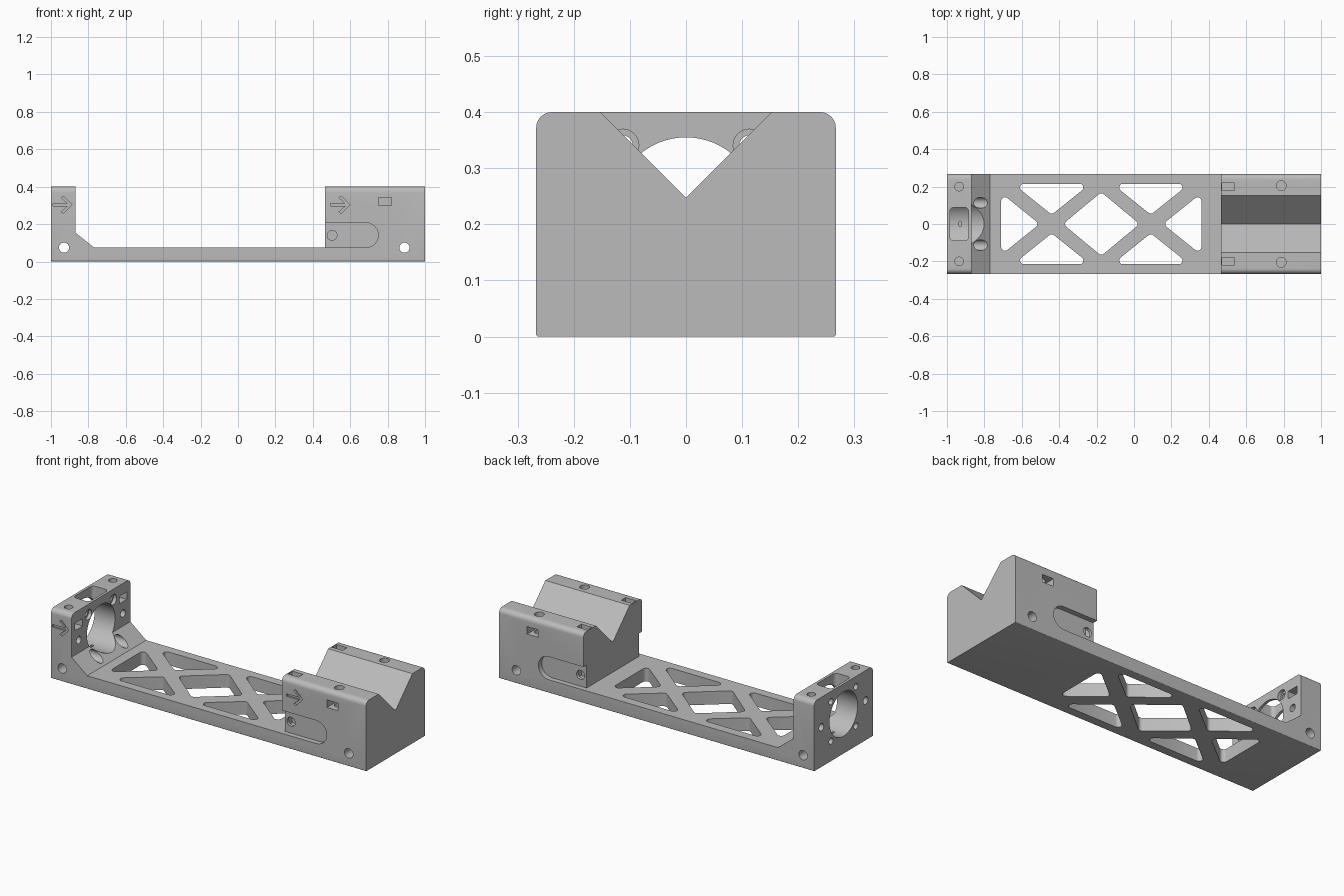
import bpy, bmesh
from math import pi, sin, cos
from mathutils import Vector

if "Cube" in bpy.data.objects:
    bpy.data.objects.remove(bpy.data.objects["Cube"], do_unlink=True)

grey = bpy.data.materials.new("plain grey")
grey.use_nodes = True
grey.diffuse_color = (0.5, 0.5, 0.5, 1)
grey.node_tree.nodes["Principled BSDF"].inputs["Base Color"].default_value = (0.5, 0.5, 0.5, 1)


def fillet(pts, radii, steps=6):
    """Round the corners of a polygon; a zero radius stays sharp."""
    if not isinstance(radii, (list, tuple)):
        radii = [radii] * len(pts)
    out = []
    for i, r in enumerate(radii):
        p = Vector(pts[i])
        if r == 0:
            out.append(tuple(p))
            continue
        a = (Vector(pts[i - 1]) - p).normalized()
        b = (Vector(pts[(i + 1) % len(pts)]) - p).normalized()
        half = a.angle(b) / 2
        centre = p + (a + b).normalized() * (r / sin(half))
        start = p + a * (r / abs(sin(half) / cos(half))) - centre
        end = p + b * (r / abs(sin(half) / cos(half))) - centre
        for k in range(steps + 1):
            t = k / steps
            sweep = pi - 2 * half
            v = (start * sin((1 - t) * sweep) + end * sin(t * sweep)) / sin(sweep)
            out.append(tuple(centre + v))
    return out


def circle(u, v, r, n=32):
    return [(u + r * cos(2 * pi * k / n), v + r * sin(2 * pi * k / n)) for k in range(n)]


def rect(u0, u1, v0, v1):
    return [(u0, v0), (u1, v0), (u1, v1), (u0, v1)]


def prism(name, pts, axis, lo, hi):
    """Extrude a polygon along an axis; the points use the other two axes in order."""
    place = {"x": lambda p, d: (d, p[0], p[1]),
             "y": lambda p, d: (p[0], d, p[1]),
             "z": lambda p, d: (p[0], p[1], d)}[axis]
    bm = bmesh.new()
    a = [bm.verts.new(place(p, lo)) for p in pts]
    b = [bm.verts.new(place(p, hi)) for p in pts]
    bm.faces.new(a)
    bm.faces.new(b[::-1])
    for i in range(len(pts)):
        j = (i + 1) % len(pts)
        bm.faces.new((a[j], a[i], b[i], b[j]))
    bmesh.ops.recalc_face_normals(bm, faces=bm.faces)
    mesh = bpy.data.meshes.new(name)
    bm.to_mesh(mesh)
    bm.free()
    mesh.materials.append(grey)
    obj = bpy.data.objects.new(name, mesh)
    bpy.context.collection.objects.link(obj)
    return obj


def carve(pts, axis, lo, hi, operation="DIFFERENCE"):
    cutter = prism("cutter", pts, axis, lo, hi)
    cutter.hide_render = True
    mod = frame.modifiers.new("carve", "BOOLEAN")
    mod.operation, mod.solver, mod.object = operation, "EXACT", cutter
    bpy.ops.object.modifier_apply(modifier=mod.name)
    bpy.data.objects.remove(cutter, do_unlink=True)


# Frame side profile: end wall, sloped foot, thin base and tall block
W, H = 0.267, 0.4
side = [(-1, 0), (1, 0), (1, H), (0.465, H), (0.465, 0.075),
        (-0.77, 0.075), (-0.87, 0.155), (-0.87, H), (-1, H)]
frame = prism("bench_frame", side, "y", -W - 0.05, W + 0.05)
bpy.context.view_layer.objects.active = frame
frame.select_set(True)

# Rounded cross-section
section = fillet(rect(-W, W, 0, H), [0.004, 0.004, 0.028, 0.028])
carve(section, "x", -1.1, 1.1, "INTERSECT")

# V groove in the block
carve([(0, 0.247), (0.173, 0.42), (-0.173, 0.42)], "x", 0.4, 1.1)

# Truss openings in the base
R = 0.02
for c in (-0.44, 0.09):
    for s in (-1, 1):
        carve(fillet([(c, s * 0.05), (c + 0.206, s * 0.215), (c - 0.206, s * 0.215)], R),
              "z", -0.1, 0.2)
for tip, edge in ((-0.505, -0.71), (0.155, 0.36)):
    carve(fillet([(tip, 0), (edge, 0.165), (edge, -0.165)], R), "z", -0.1, 0.2)
carve(fillet([(-0.38, 0), (-0.175, 0.17), (0.03, 0), (-0.175, -0.17)], R), "z", -0.1, 0.2)

# Main bore and top pocket of the end wall
BZ = 0.2275
carve(circle(0, BZ, 0.1275, 64), "x", -1.1, -0.7)
carve(fillet(rect(-0.985, -0.885, -0.088, 0.088), 0.02), "z", BZ, 0.5)

# Cross holes through both ends
for x in (-0.93, 0.89):
    carve(circle(x, 0.074, 0.027), "y", -0.4, 0.4)

for s in (-1, 1):
    # Counterbored screw holes around the bore
    for t in (-1, 1):
        carve(circle(s * 0.113, BZ + t * 0.113, 0.018), "x", -1.1, -0.7)
        carve(circle(s * 0.113, BZ + t * 0.113, 0.029), "x", -0.89, -0.7)
    # Clamp holes and nut slots in the end wall
    carve(circle(s * 0.2, BZ, 0.021), "x", -1.1, -0.8)
    carve(circle(-0.935, s * 0.2, 0.023), "z", 0.27, 0.5)
    y = s * 0.2
    carve(rect(y - 0.034, y + 0.034, 0.295, 0.338), "x", -0.97, -0.8)
    # Clamp holes and nut slots in the block
    carve(circle(0.787, s * 0.205, 0.026), "z", 0.26, 0.5)
    lo, hi = sorted((s * 0.165, s * 0.4))
    carve(rect(0.752, 0.822, 0.3, 0.343), "y", lo, hi)
    carve(rect(0.47, 0.538, y - 0.02, y + 0.02), "z", 0.105, 0.5)
    # Side recess with its screw hole
    lo, hi = sorted((s * (W - 0.03), s * 0.4))
    carve(fillet(rect(0.4, 0.75, 0.075, 0.207), [0, 0.0655, 0.0655, 0]), "y", lo, hi)
    lo, hi = sorted((s * 0.14, s * 0.4))
    carve(circle(0.503, 0.14, 0.026), "y", lo, hi)

# Engraved direction arrows
arrow = [(-0.05, -0.007), (0.03, -0.007), (-0.005, -0.038), (0.007, -0.046), (0.053, 0),
         (0.007, 0.046), (-0.005, 0.038), (0.03, 0.007), (-0.05, 0.007)]
for x in (-0.94, 0.545):
    carve([(x + u, 0.303 + v) for u, v in arrow], "y", -0.4, 0.01 - W)

bpy.ops.object.shade_smooth_by_angle(angle=pi / 6)
